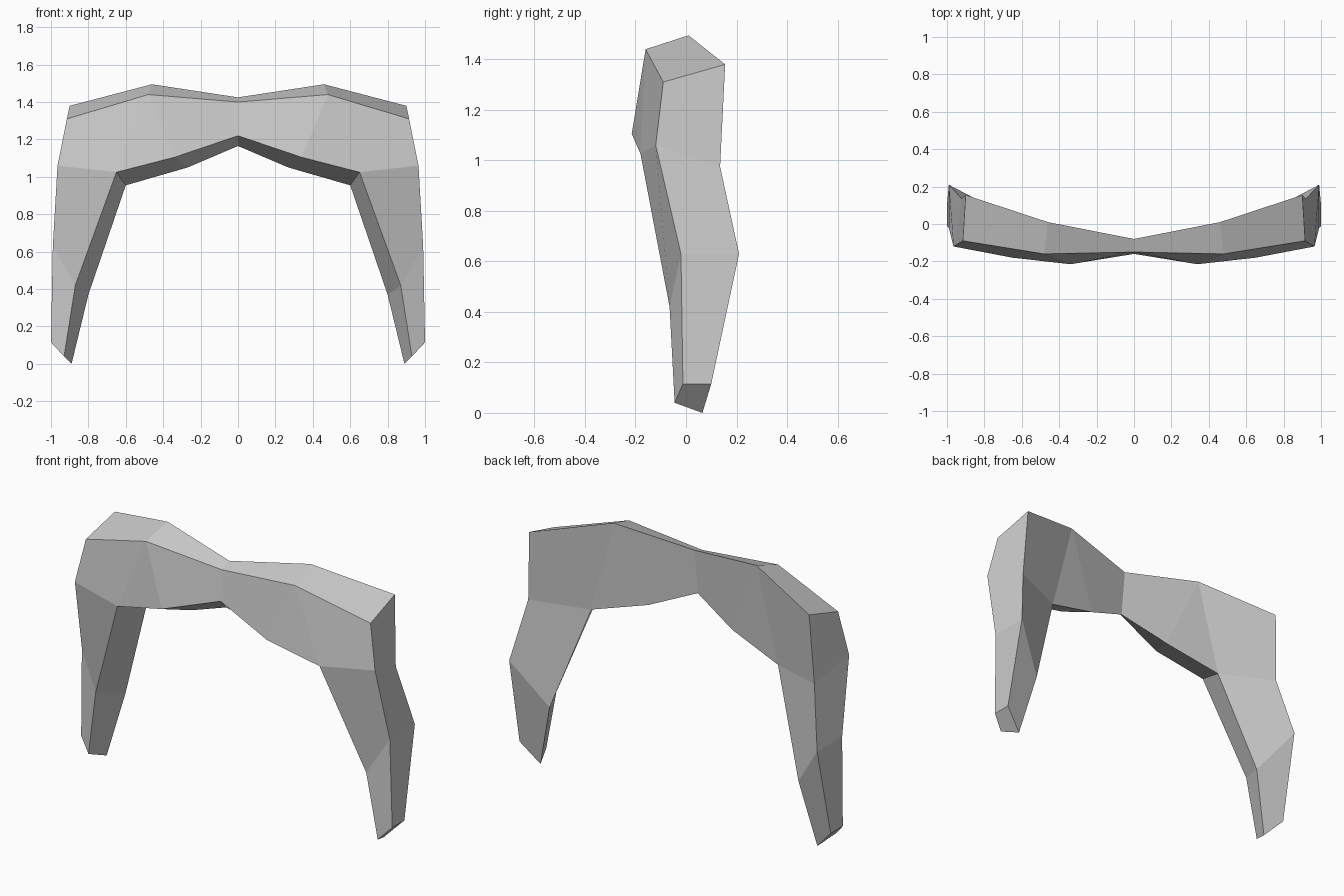
import bpy, bmesh

if "Cube" in bpy.data.objects:
    bpy.data.objects.remove(bpy.data.objects["Cube"])

# Outer and inner edge chains of the right half, from the centre to the foot: (front point, back point)
outer = [
    ((0.00, -0.15, 1.40), (0.00, -0.08, 1.425)),
    ((0.48, -0.16, 1.44), (0.46, 0.01, 1.495)),
    ((0.915, -0.09, 1.31), (0.90, 0.155, 1.38)),
    ((0.965, -0.12, 1.06), (0.92, 0.135, 0.975)),
    ((0.99, -0.02, 0.63), (0.99, 0.21, 0.63)),
    ((1.00, -0.012, 0.115), (1.00, 0.10, 0.115)),
]
inner = [
    ((0.00, -0.16, 1.22), (0.00, -0.108, 1.165)),
    ((0.34, -0.215, 1.105), (0.27, -0.04, 1.05)),
    ((0.65, -0.18, 1.025), (0.60, 0.012, 0.955)),
    ((0.87, -0.065, 0.42), (0.80, 0.11, 0.37)),
    ((0.93, -0.045, 0.04), (0.89, 0.065, 0.00)),
]

bm = bmesh.new()
O = [[bm.verts.new(p) for p in pair] for pair in outer]
I = [[bm.verts.new(p) for p in pair] for pair in inner]

# Front and back faces
for s in (0, 1):
    o, i = [p[s] for p in O], [p[s] for p in I]
    for f in ((o[0], o[1], i[1], i[0]), (o[1], i[2], i[1]),
              (o[1], o[2], o[3], i[2]), (o[3], o[4], i[3], i[2]),
              (o[4], o[5], i[4], i[3])):
        bm.faces.new(f)

# Outer and inner strips, then the foot cap
for chain in (O, I):
    for a, b in zip(chain, chain[1:]):
        bm.faces.new((a[0], a[1], b[1], b[0]))
bm.faces.new((O[5][0], O[5][1], I[4][1], I[4][0]))

# Mirror to the left half
geom = bm.verts[:] + bm.edges[:] + bm.faces[:]
bmesh.ops.mirror(bm, geom=geom, axis='X', merge_dist=0.001)
bmesh.ops.remove_doubles(bm, verts=bm.verts[:], dist=0.001)
bmesh.ops.recalc_face_normals(bm, faces=bm.faces[:])

mesh = bpy.data.meshes.new("arch_band")
bm.to_mesh(mesh)
bm.free()
bpy.context.collection.objects.link(bpy.data.objects.new("arch_band", mesh))
